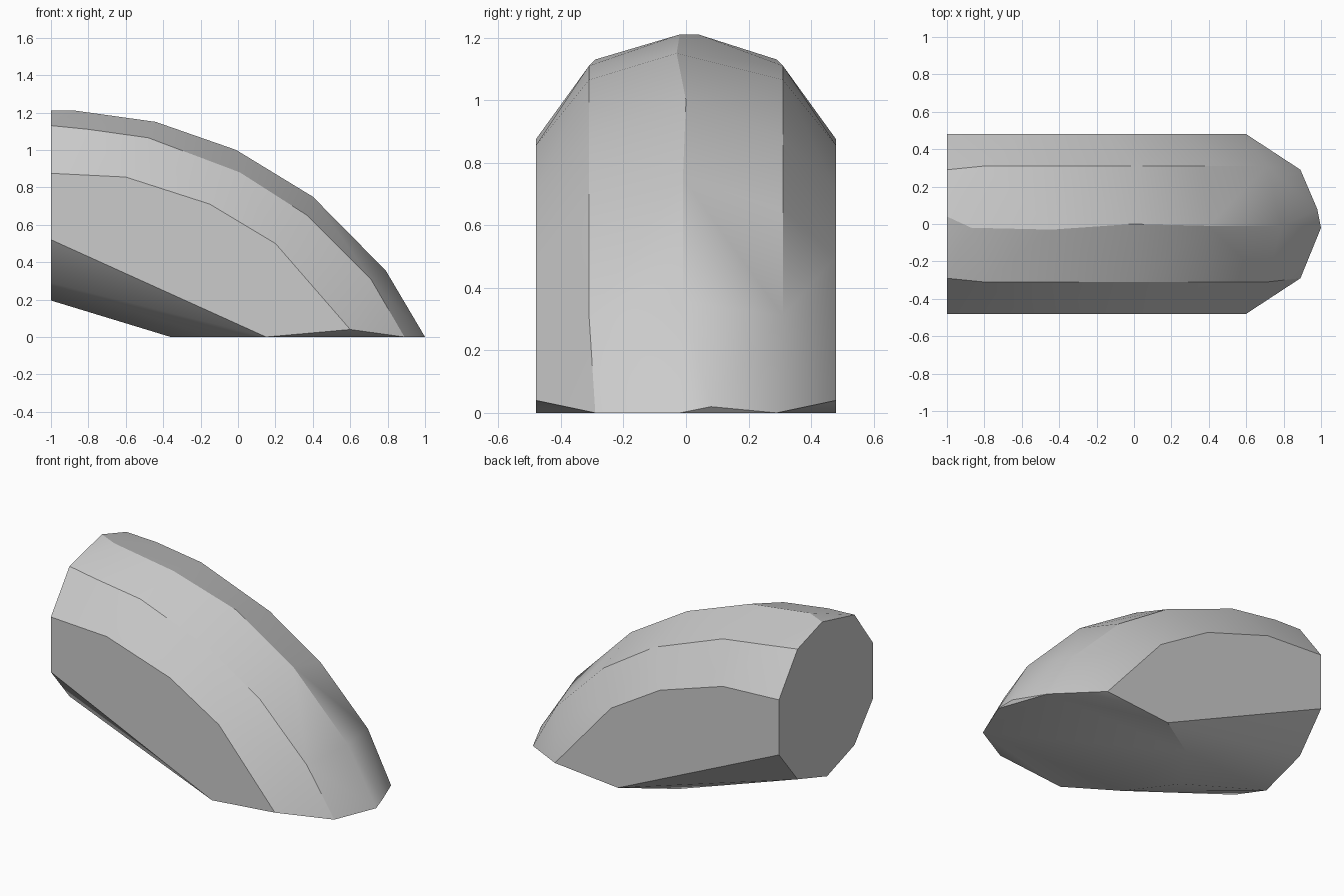
import bpy
import bmesh
import math

cube = bpy.data.objects.get("Cube")
if cube:
    bpy.data.objects.remove(cube, do_unlink=True)

# One grey stone colour
grey = bpy.data.materials.new("light_grey")
grey.use_nodes = True
colour = (0.6, 0.6, 0.6, 1)
grey.diffuse_color = colour
grey.node_tree.nodes["Principled BSDF"].inputs["Base Color"].default_value = colour

# Mirrored side contours: half width, then (x, z) along the length
sides = [
    (0.31, [(-0.8, 1.11), (-0.48, 1.065), (0.01, 0.88), (0.37, 0.65), (0.71, 0.31)]),
    (0.29, [(-1, 1.13), (-1, 0.29), (-0.15, 0), (0.89, 0)]),
    (0.48, [(-1, 0.875), (-0.6, 0.855), (-0.15, 0.71), (0.2, 0.5),
            (0.6, 0.04), (0.15, 0), (-1, 0.52)]),
]
# Slightly wandering centre ridge, keel and nose: (x, y, z)
centre = [(-1, 0.04, 1.21), (-0.87, -0.02, 1.21), (-0.44, -0.03, 1.15),
          (-0.01, 0, 1.0), (0.4, -0.01, 0.75), (0.79, -0.01, 0.355),
          (1, -0.02, 0), (0.98, 0.08, 0.02), (-0.36, -0.01, 0), (-1, -0.01, 0.195)]

# Faceted shell stretched over the contours
bm = bmesh.new()
for point in centre:
    bm.verts.new(point)
for half_width, path in sides:
    for sign in (-1, 1):
        for x, z in path:
            bm.verts.new((x, sign * half_width, z))
bmesh.ops.convex_hull(bm, input=bm.verts[:])
bmesh.ops.dissolve_limit(bm, angle_limit=math.radians(0.5),
                         verts=bm.verts[:], edges=bm.edges[:])
bmesh.ops.recalc_face_normals(bm, faces=bm.faces[:])

mesh = bpy.data.meshes.new("stone_block")
bm.to_mesh(mesh)
bm.free()
mesh.materials.append(grey)
stone = bpy.data.objects.new("stone_block", mesh)
bpy.context.collection.objects.link(stone)

# Smooth the gentle bends, keep the hard corners
bpy.ops.object.select_all(action="DESELECT")
stone.select_set(True)
bpy.context.view_layer.objects.active = stone
bpy.ops.object.shade_smooth_by_angle(angle=math.radians(30))
